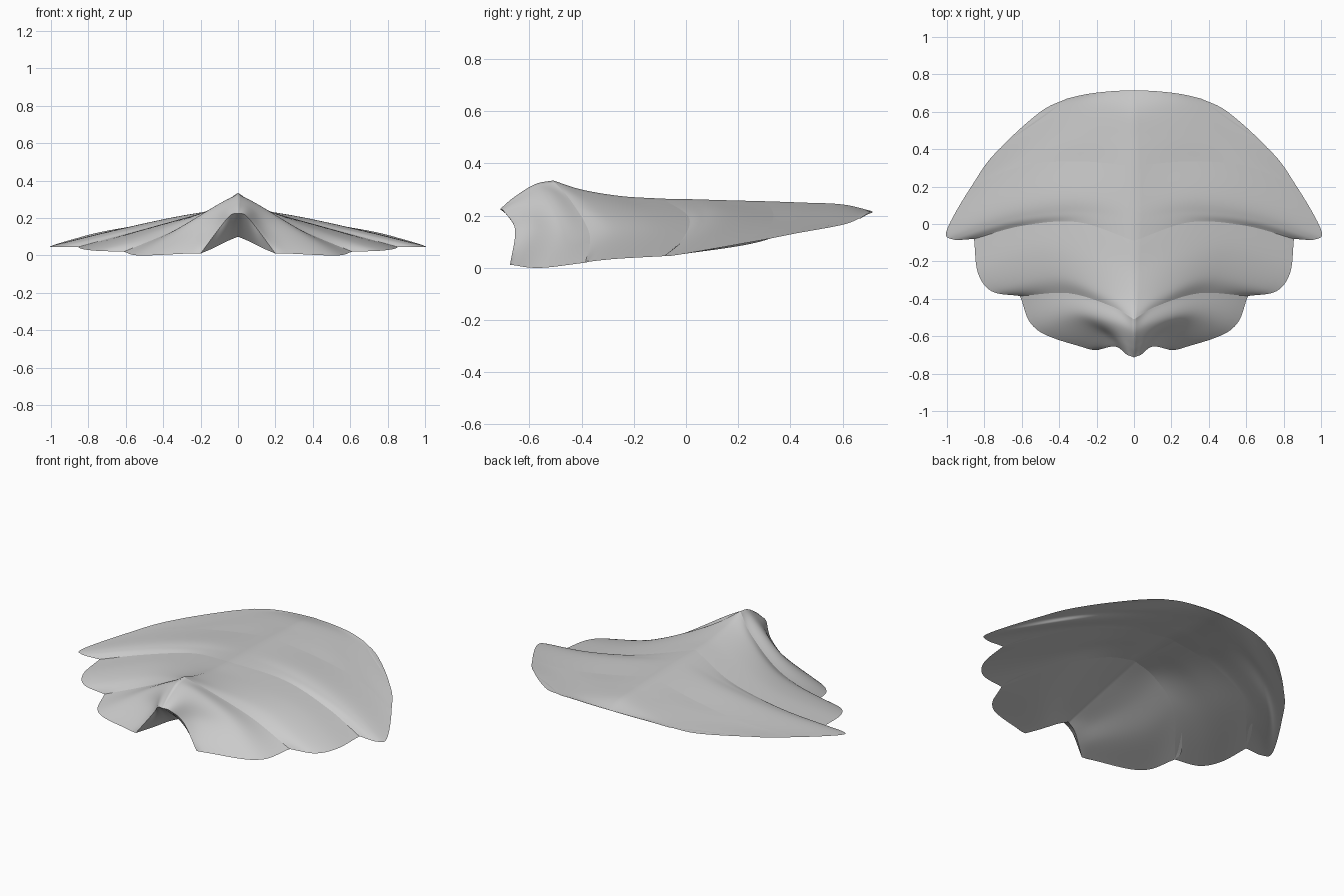
import bpy


def curve(pts, n):
    # smooth curve through the control points
    p = [tuple(2 * a - b for a, b in zip(pts[0], pts[1]))] + list(pts)
    p.append(tuple(2 * a - b for a, b in zip(pts[-1], pts[-2])))
    out = []
    for i in range(1, len(p) - 2):
        for k in range(n):
            t = k / n
            out.append(tuple(
                0.5 * (2 * b + (c - a) * t + (2 * a - 5 * b + 4 * c - d) * t * t
                       + (3 * b - a - 3 * c + d) * t ** 3)
                for a, b, c, d in zip(*p[i - 1:i + 3])))
    return out + [tuple(pts[-1])]


def plate(name, ribs, n=8):
    # skin a half shell across its ribs, then mirror it over the ridge
    rows = [curve(r, n) for r in ribs]
    cols = [curve(c, n) for c in zip(*rows)]
    w = len(cols[0])
    verts = [(x, y, max(z, 0)) for c in cols for x, y, z in c]
    faces = [(i * w + j, (i + 1) * w + j, (i + 1) * w + j + 1, i * w + j + 1)
             for i in range(len(cols) - 1) for j in range(w - 1)]
    me = bpy.data.meshes.new(name)
    me.from_pydata(verts, [], faces)
    ob = bpy.data.objects.new(name, me)
    bpy.context.collection.objects.link(ob)
    ob.modifiers.new("mirror", 'MIRROR').use_clip = True
    bpy.ops.object.select_all(action='DESELECT')
    ob.select_set(True)
    bpy.context.view_layer.objects.active = ob
    bpy.ops.object.shade_smooth_by_angle(angle=0.4)
    return ob


# Shared seams, each running from the ridge to the outer rim
nose_edge = [(0, -.713, .225), (.04, -.697, .215), (.1, -.655, .145), (.2, -.675, .01)]
front_seam = [(0, -.51, .335), (.12, -.44, .255), (.35, -.37, .13), (.61, -.385, .02)]
middle_seam = [(0, -.09, .265), (.3, .01, .195), (.6, -.01, .115), (.855, -.08, .045)]
rear_seam = [(0, .31, .255), (.3, .335, .203), (.6, .31, .147), (.87, .2, .09)]
mouth_edge = [(0, -.55, .1), (.06, -.57, .075), (.13, -.62, .04), (.2, -.675, .01)]
front_under = [(0, 0, .24), (.17, -.03, .21), (.38, -.12, .13), (.61, -.385, .02)]
middle_under = [(0, .3, .245), (.3, .3, .19), (.6, .2, .12), (.855, -.08, .045)]

# Front plate with the pointed nose, and the sloping mouth roof
plate("front_plate", [
    nose_edge,
    [(0, -.66, .27), (.07, -.62, .245), (.16, -.59, .145), (.27, -.66, .01)],
    [(0, -.58, .32), (.1, -.53, .275), (.31, -.49, .14), (.52, -.565, 0)],
    front_seam])
plate("mouth_roof", [nose_edge, mouth_edge])

# Hidden front plate top, continuing beneath the middle plate
plate("front_plate_tail", [
    front_seam,
    [(0, -.38, .285), (.14, -.3, .235), (.34, -.25, .14), (.59, -.3, .045)],
    [(0, -.1, .255), (.12, -.07, .235), (.25, -.03, .2), (.38, -.07, .15)]])

# Middle plate and its hidden tail
plate("middle_plate", [
    front_seam,
    [(0, -.4, .3), (.2, -.33, .225), (.45, -.28, .13), (.76, -.36, .025)],
    [(0, -.25, .275), (.25, -.17, .21), (.52, -.15, .13), (.835, -.26, .035)],
    middle_seam])
plate("middle_plate_tail", [
    middle_seam,
    [(0, .1, .255), (.25, .17, .2), (.52, .15, .135), (.78, .06, .075)],
    [(0, .3, .25), (.2, .325, .22), (.4, .35, .183), (.6, .28, .14)]])

# Wide plate with the side tips
plate("wide_plate", [
    middle_seam,
    [(0, .02, .263), (.32, .06, .2), (.66, .02, .122), (.97, -.082, .045)],
    [(0, .12, .26), (.33, .15, .207), (.68, .1, .13), (1, -.03, .05)],
    rear_seam])

# Rear plate tapering to the back rim
plate("rear_plate", [
    rear_seam,
    [(0, .45, .25), (.25, .46, .213), (.5, .44, .165), (.71, .41, .13)],
    [(0, .6, .243), (.18, .62, .22), (.36, .62, .19), (.5, .6, .165)],
    [(0, .715, .217), (.12, .71, .214), (.25, .695, .207), (.36, .67, .192)]])

# Undersides of the three plates, hung from their rims
plate("front_underside", [
    mouth_edge,
    [(0, -.45, .13), (.11, -.46, .105), (.2, -.53, .055), (.28, -.655, .01)],
    [(0, -.22, .19), (.17, -.23, .155), (.35, -.34, .075), (.53, -.555, 0)],
    front_under])
plate("middle_underside", [
    front_under,
    [(0, .1, .243), (.25, .07, .2), (.5, -.08, .115), (.76, -.36, .025)],
    [(0, .2, .245), (.27, .18, .195), (.55, .05, .115), (.835, -.26, .035)],
    middle_under])
plate("wide_underside", [
    middle_under,
    [(0, .4, .238), (.33, .34, .185), (.68, .2, .105), (.97, -.082, .045)],
    [(0, .48, .235), (.34, .42, .18), (.7, .28, .1), (1, -.03, .05)],
    [(0, .58, .228), (.28, .52, .19), (.58, .4, .14), (.87, .2, .09)],
    [(0, .65, .22), (.2, .61, .2), (.45, .52, .165), (.71, .41, .13)],
    [(0, .715, .213), (.12, .71, .21), (.25, .695, .204), (.36, .67, .19)]])
